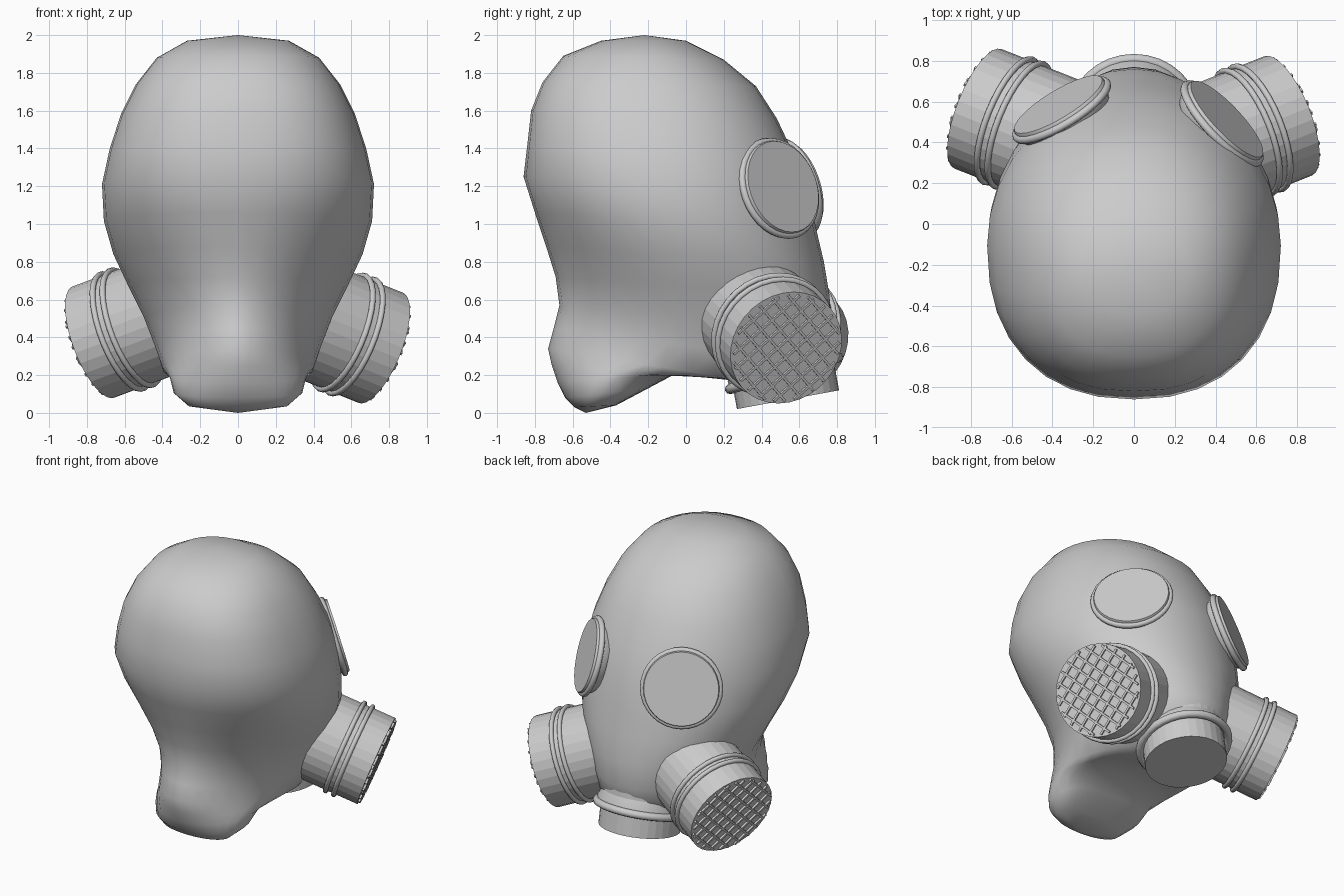
import bpy, bmesh, math
from mathutils import Vector, Matrix

if "Cube" in bpy.data.objects:
    bpy.data.objects.remove(bpy.data.objects["Cube"])

grey = bpy.data.materials.new("grey_rubber")
grey.diffuse_color = (0.6, 0.6, 0.6, 1)
grey.use_nodes = True
grey.node_tree.nodes["Principled BSDF"].inputs["Base Color"].default_value = grey.diffuse_color


def finish(bm, name, frame=None, angle=35):
    bmesh.ops.recalc_face_normals(bm, faces=bm.faces)
    me = bpy.data.meshes.new(name)
    bm.to_mesh(me)
    bm.free()
    me.materials.append(grey)
    ob = bpy.data.objects.new(name, me)
    bpy.context.collection.objects.link(ob)
    if frame:
        ob.matrix_world = frame
    bpy.ops.object.select_all(action='DESELECT')
    ob.select_set(True)
    bpy.context.view_layer.objects.active = ob
    bpy.ops.object.shade_smooth_by_angle(angle=math.radians(angle))
    return ob


def frame_at(centre, normal):
    # local z follows the part's axis, local x stays level
    z = Vector(normal).normalized()
    x = Vector((0, 0, 1)).cross(z).normalized()
    y = z.cross(x)
    m = Matrix((x, y, z)).transposed().to_4x4()
    m.translation = centre
    return m


def lathe(name, profile, frame, steps=32, angle=35):
    # spin a list of (radius, height) points around local z
    bm = bmesh.new()
    vs = [bm.verts.new((r, 0, h)) for r, h in profile]
    es = [bm.edges.new(p) for p in zip(vs, vs[1:])]
    bmesh.ops.spin(bm, geom=vs + es, cent=(0, 0, 0), axis=(0, 0, 1),
                   angle=math.tau, steps=steps)
    bmesh.ops.remove_doubles(bm, verts=bm.verts, dist=1e-5)
    return finish(bm, name, frame, angle)


def bead(name, radius, height, thick, frame):
    prof = [(radius + thick * math.cos(a * math.tau / 8),
             height + thick * math.sin(a * math.tau / 8)) for a in range(9)]
    return lathe(name, prof, frame, angle=60)


# Hood rings: back y, back z, front y, front z, half width, back and front fullness
rings = [
    (-.45, 1.97, .00, 1.97, .27, 2.0, 2.0), (-.65, 1.89, .20, 1.87, .43, 2.2, 2.1),
    (-.76, 1.75, .37, 1.73, .54, 2.4, 2.1), (-.82, 1.60, .48, 1.56, .62, 2.4, 2.1),
    (-.84, 1.42, .57, 1.37, .68, 2.4, 2.1), (-.86, 1.25, .65, 1.17, .72, 2.3, 2.0),
    (-.80, 1.06, .69, .97, .71, 2.1, 2.0), (-.74, .88, .73, .80, .66, 1.9, 2.1),
    (-.69, .72, .76, .62, .58, 1.8, 2.1), (-.67, .57, .77, .45, .50, 1.75, 2.1),
    (-.70, .45, .72, .26, .44, 1.75, 2.2), (-.73, .34, .50, .14, .40, 1.8, 2.3),
    (-.71, .25, .20, .18, .38, 1.85, 2.5), (-.68, .16, -.05, .21, .36, 1.9, 2.7),
    (-.64, .08, -.20, .13, .34, 2.0, 2.8), (-.59, .03, -.37, .04, .26, 2.1, 2.8)]
SEG = 32
bm = bmesh.new()
loops = []
for by, bz, fy, fz, w, back, front in rings:
    loop = []
    for i in range(SEG):
        a = math.tau * i / SEG
        c, s = math.cos(a), math.sin(a)
        e = 2 / (back if s < 0 else front)
        x = w * math.copysign(abs(c) ** e, c)
        t = (math.copysign(abs(s) ** e, s) + 1) / 2
        loop.append(bm.verts.new((x, by + (fy - by) * t, bz + (fz - bz) * t)))
    loops.append(loop)
for a, b in zip(loops, loops[1:]):
    for i in range(SEG):
        j = (i + 1) % SEG
        bm.faces.new((a[i], a[j], b[j], b[i]))
for loop, tip in ((loops[0], (0, -.22, 2.0)), (loops[-1], (0, -.53, .0))):
    v = bm.verts.new(tip)
    for i in range(SEG):
        bm.faces.new((loop[i], loop[(i + 1) % SEG], v))
finish(bm, "hood", angle=80)

# Eye pieces: flat lens inside a rounded rim
for side, centre, normal in (("right", (.435, .495, 1.19), (.70, .66, .27)),
                             ("left", (-.357, .562, 1.19), (-.50, .82, .27))):
    f = frame_at(centre, normal)
    lathe(side + "_lens", [(0, .03), (.25, .03), (.255, .02), (.255, -.02),
                           (.23, -.07), (0, -.07)], f)
    bead(side + "_lens_rim", .258, -.005, .02, f)

# Side filters: drum, two beads and a square grille
for side, centre, normal in (("right", (.755, .53, .345), (.87, .35, -.35)),
                             ("left", (-.765, .565, .375), (-.88, .35, -.33))):
    f = frame_at(centre, normal)
    lathe(side + "_filter_drum", [(0, 0), (.315, 0), (.315, -.50), (0, -.50)], f, angle=8)
    for k, h in enumerate((-.17, -.23)):
        bead(f"{side}_filter_bead_{k + 1}", .322, h, .016, f)
    bm = bmesh.new()
    for k in range(8):
        d = (k - 3.5) * .075
        half = math.sqrt(.30 ** 2 - d * d)
        for turn in (math.pi / 4, -math.pi / 4):
            m = (Matrix.Rotation(turn, 4, 'Z') @ Matrix.Translation((0, d, .004))
                 @ Matrix.Diagonal((2 * half, .014, .02, 1)))
            bmesh.ops.create_cube(bm, size=1, matrix=m)
    finish(bm, side + "_filter_grille", f)

# Mouth canister pointing down, with a flange and collar bead
lathe("mouth_canister", [(0, 0), (.275, 0), (.275, -.36), (0, -.36)],
      frame_at((.0, .54, .07), (0, .18, -.98)), angle=8)
f = frame_at((0, .52, .21), (0, .28, -.96))
lathe("mouth_flange", [(0, 0), (.30, 0), (.30, -.04), (.25, -.16), (0, -.16)], f)
bead("mouth_collar", .30, 0, .027, f)
